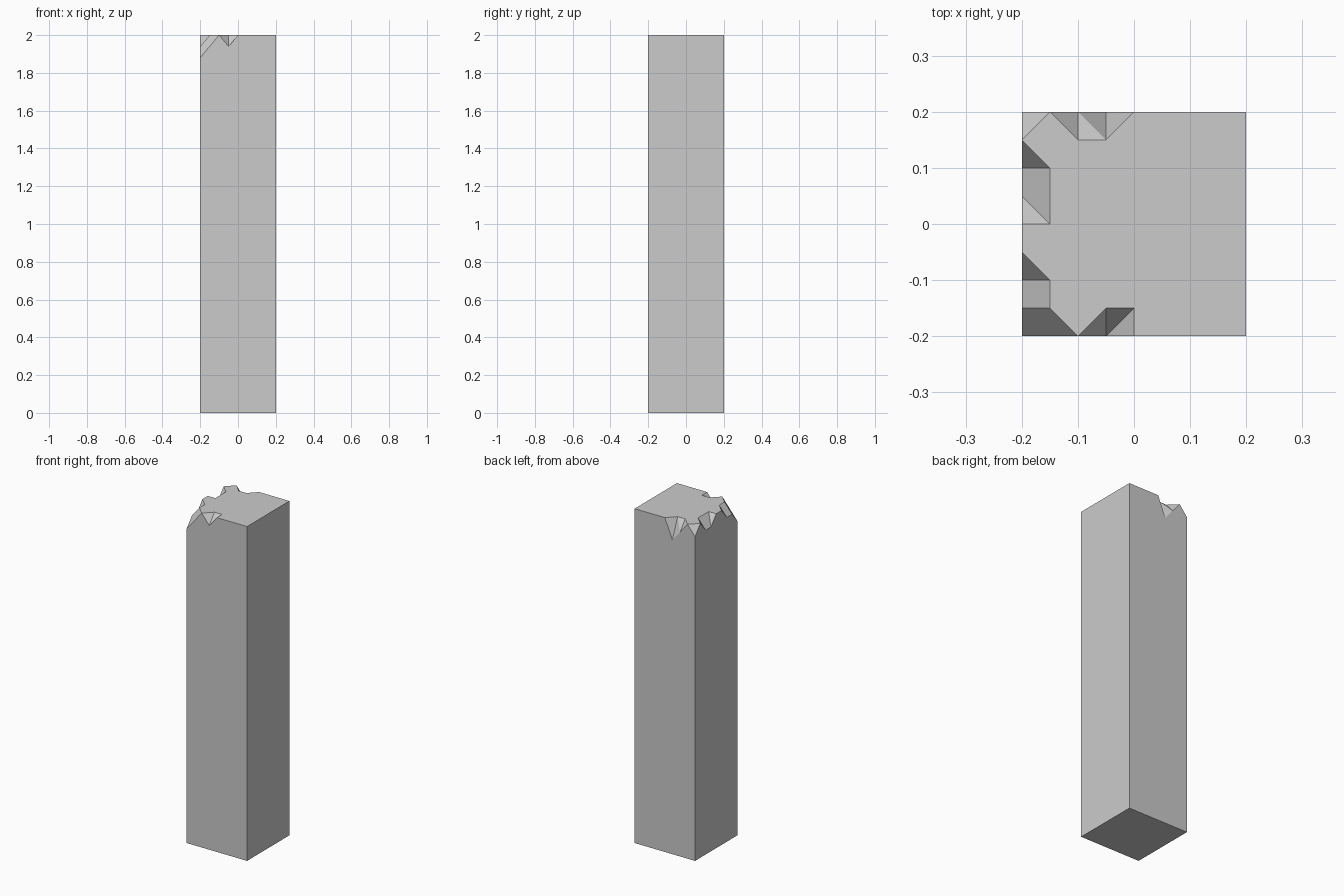
import bpy, bmesh

if "Cube" in bpy.data.objects:
    bpy.data.objects.remove(bpy.data.objects["Cube"])

N, HALF, HEIGHT, CHIP = 8, 0.2, 2.0, 0.06
STEP = 2 * HALF / N

# Rim vertices knocked down, in chip depths: (column, row) -> depth
chips = {(0, 0): 2, (1, 0): 1, (3, 0): 1,           # front edge
         (0, 1): 1, (0, 2): 1, (0, 5): 1, (0, 6): 1,  # left edge
         (0, 8): 1, (2, 8): 1, (3, 8): 2}           # back edge
# Cells whose diagonal runs up to the right; all others run down
rising = {(0, 7), (3, 7), (2, 0), (3, 0)}

bm = bmesh.new()

# Chipped top surface
top = {(i, j): bm.verts.new((-HALF + i * STEP, -HALF + j * STEP,
                             HEIGHT - CHIP * chips.get((i, j), 0)))
       for i in range(N + 1) for j in range(N + 1)}
for i in range(N):
    for j in range(N):
        a, b, c, d = top[i, j], top[i + 1, j], top[i + 1, j + 1], top[i, j + 1]
        tris = ((a, b, c), (a, c, d)) if (i, j) in rising else ((a, b, d), (b, c, d))
        for t in tris:
            bm.faces.new(t)

# Four sides and the base
corners = [(0, 0), (N, 0), (N, N), (0, N)]
base = [bm.verts.new((-HALF + i * STEP, -HALF + j * STEP, 0)) for i, j in corners]
for k in range(4):
    (i0, j0), (i1, j1) = corners[k], corners[(k + 1) % 4]
    rim = [top[i0 + (i1 - i0) * s // N, j0 + (j1 - j0) * s // N] for s in range(N + 1)]
    bm.faces.new([base[k], base[(k + 1) % 4]] + rim[::-1])
bm.faces.new(base[::-1])

# Merge coplanar faces
bmesh.ops.dissolve_limit(bm, angle_limit=0.001, verts=bm.verts[:], edges=bm.edges[:])
bmesh.ops.recalc_face_normals(bm, faces=bm.faces[:])

mesh = bpy.data.meshes.new("chipped_pillar")
bm.to_mesh(mesh)
bm.free()
bpy.context.collection.objects.link(bpy.data.objects.new("chipped_pillar", mesh))
